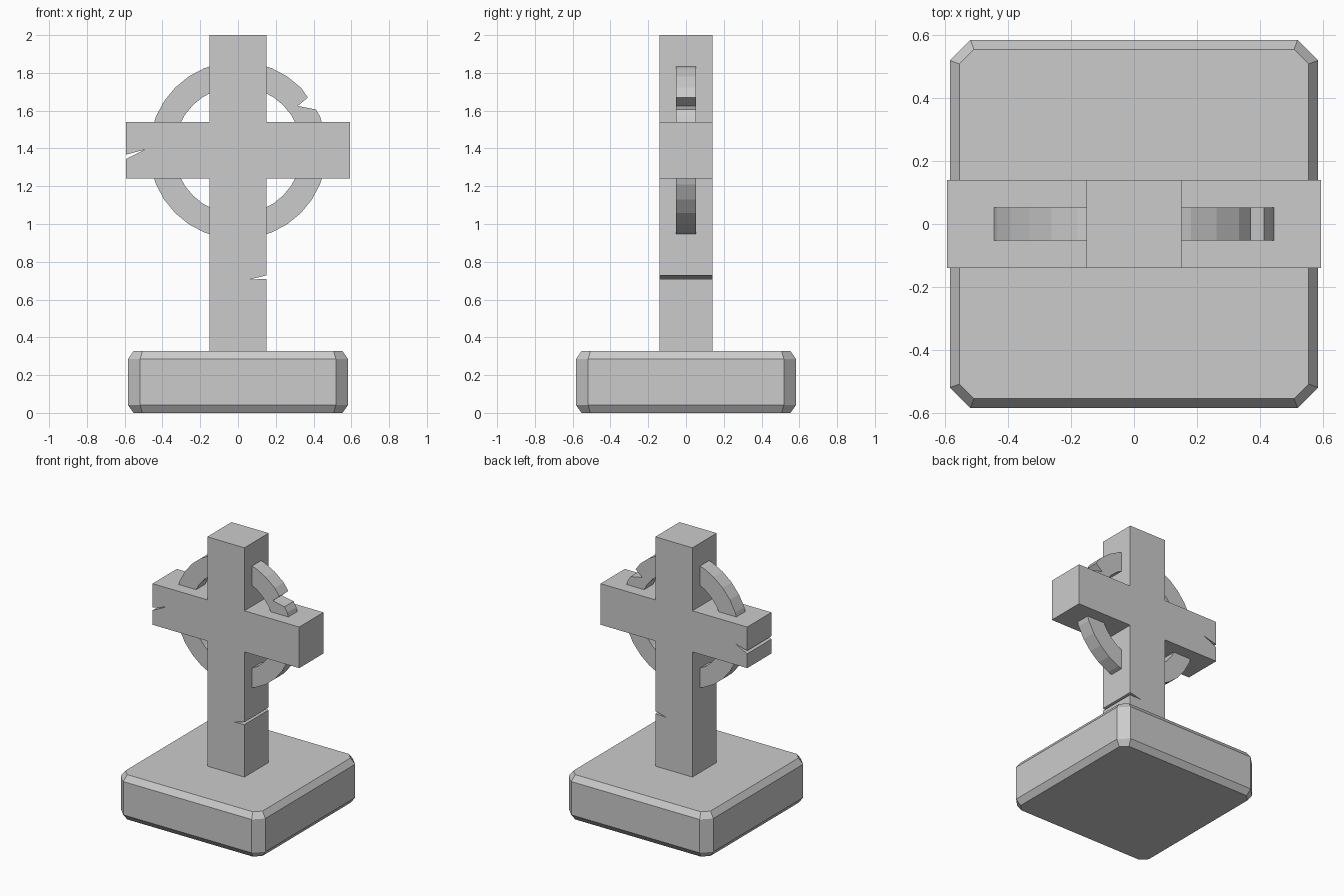
import bpy, bmesh, math

if "Cube" in bpy.data.objects:
    bpy.data.objects.remove(bpy.data.objects["Cube"])

CZ = 1.39  # height of the cross centre


def finish(name, bm):
    bmesh.ops.recalc_face_normals(bm, faces=bm.faces)
    me = bpy.data.meshes.new(name)
    bm.to_mesh(me)
    bm.free()
    ob = bpy.data.objects.new(name, me)
    bpy.context.collection.objects.link(ob)
    return ob


def slab(bm, profile, half):
    """Extrude an (x, z) outline along y from -half to half."""
    face = bm.faces.new([bm.verts.new((x, -half, z)) for x, z in profile])
    ext = bmesh.ops.extrude_face_region(bm, geom=[face])
    verts = [g for g in ext["geom"] if isinstance(g, bmesh.types.BMVert)]
    bmesh.ops.translate(bm, verts=verts, vec=(0, 2 * half, 0))


# Base: square block with cut corners and chamfered top and bottom
bm = bmesh.new()
rings = []
for a, b, z in ((0.553, 0.507, 0), (0.583, 0.518, 0.042),
                (0.583, 0.518, 0.285), (0.553, 0.507, 0.327)):
    pts = [(a, -b), (a, b), (b, a), (-b, a), (-a, b), (-a, -b), (-b, -a), (b, -a)]
    rings.append([bm.verts.new((x, y, z)) for x, y in pts])
for lo, hi in zip(rings, rings[1:]):
    for i in range(8):
        j = (i + 1) % 8
        bm.faces.new((lo[i], lo[j], hi[j], hi[i]))
bm.faces.new(rings[0][::-1])
bm.faces.new(rings[-1])
finish("base", bm)

# Cross: one outline including the two cracks
bm = bmesh.new()
w, a, lo, hi = 0.15, 0.592, 1.24, 1.54
slab(bm, [(-w, 0.3), (w, 0.3),
          (w, 0.71), (0.057, 0.705), (w, 0.728),
          (w, lo), (a, lo), (a, hi), (w, hi), (w, 2.0), (-w, 2.0),
          (-w, hi), (-a, hi),
          (-a, 1.367), (-0.49, 1.395), (-a, 1.345),
          (-a, lo), (-w, lo)], 0.14)
finish("cross", bm)

# Ring: four arcs between the arms, the upper right one chipped
bm = bmesh.new()
STEP = math.tau / 32


def arc_point(r, i):
    return (r * math.cos(i * STEP), CZ + r * math.sin(i * STEP))


for q in range(4):
    idx = range(q * 8 + 1, q * 8 + 8)
    outer = [arc_point(0.47, i) for i in idx]
    inner = [arc_point(0.338, i) for i in reversed(idx)]
    if q == 0:
        outer[2:3] = [(0.412, 1.606), (0.317, 1.625), (0.37, 1.67)]
    slab(bm, outer + inner, 0.052)
finish("ring", bm)
